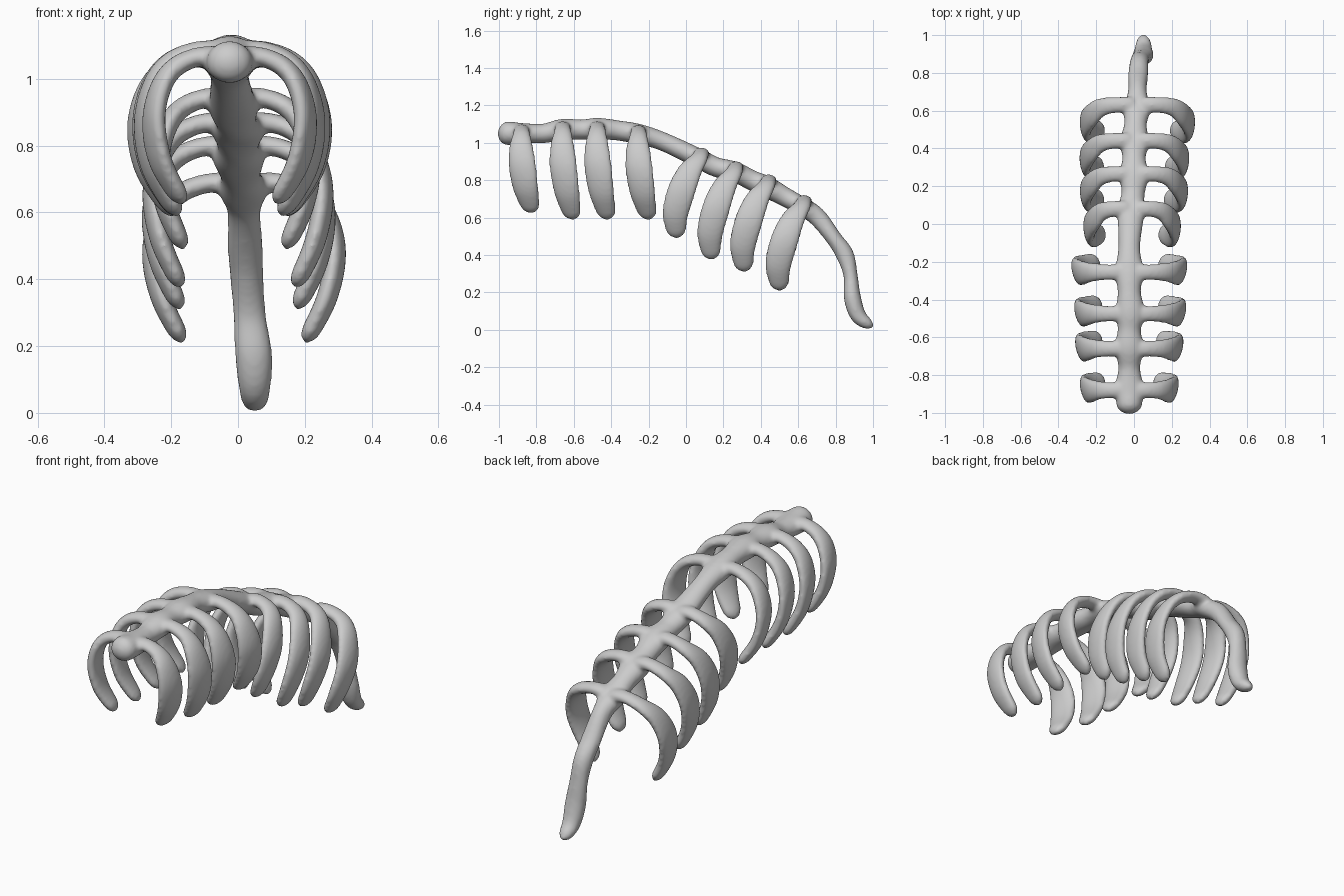
import bpy, bmesh, math
from mathutils import Vector

if "Cube" in bpy.data.objects:
    bpy.data.objects.remove(bpy.data.objects["Cube"])


def spline(pts, n):
    """Catmull-Rom sampling of equal-length tuples."""
    P = [pts[0]] + list(pts) + [pts[-1]]
    out = []
    for i in range(len(pts) - 1):
        a, b, c, d = P[i:i + 4]
        for k in range(n):
            t = k / n
            out.append([0.5 * (2 * q + (r - p) * t + (2 * p - 5 * q + 4 * r - s) * t * t
                               + (3 * q - p - 3 * r + s) * t ** 3)
                        for p, q, r, s in zip(a, b, c, d)])
    out.append(list(pts[-1]))
    return out


def sweep(bm, pts, axis, n=8, sides=20):
    """Elliptical tube through (x, y, z, half width, half depth) with rounded ends."""
    S = spline(pts, n)
    C = [Vector(s[:3]) for s in S]
    L = [0.0]
    for a, b in zip(C, C[1:]):
        L.append(L[-1] + (b - a).length)
    rings = []
    for i, s in enumerate(S):
        tan = (C[min(i + 1, len(C) - 1)] - C[max(i - 1, 0)]).normalized()
        ax = axis(L[i] / L[-1])
        ax = (ax - tan * ax.dot(tan)).normalized()
        nor = tan.cross(ax)
        e = min(1, min(L[i], L[-1] - L[i]) / 0.05)
        f = max(0.2, math.sqrt(max(0, 1 - (1 - e) ** 2)))
        rings.append([bm.verts.new(C[i] + f * (ax * s[3] * math.cos(a) + nor * s[4] * math.sin(a)))
                      for a in (2 * math.pi * k / sides for k in range(sides))])
    for r, q in zip(rings, rings[1:]):
        for k in range(sides):
            j = (k + 1) % sides
            bm.faces.new((r[k], r[j], q[j], q[k]))
    bm.faces.new(rings[0])
    bm.faces.new(rings[-1])


bm = bmesh.new()

# Spine with a rounded front knob, swellings at the ribs and a tapering tail
spine = [(-.025, -1.006, 1.055, .065, .06), (-.025, -.94, 1.05, .07, .063),
         (-.025, -.87, 1.05, .078, .055), (-.025, -.76, 1.05, .058, .052),
         (-.025, -.66, 1.07, .078, .058), (-.025, -.56, 1.07, .062, .054),
         (-.02, -.47, 1.075, .078, .058), (-.025, -.36, 1.065, .062, .054),
         (-.025, -.25, 1.045, .075, .055), (-.025, -.12, 1.005, .058, .05),
         (-.015, .07, .915, .072, .053), (-.005, .16, .87, .062, .053),
         (0, .26, .845, .078, .055), (0, .35, .80, .062, .054),
         (.002, .43, .765, .078, .058), (.008, .53, .71, .06, .052),
         (.015, .61, .665, .072, .05), (.018, .70, .605, .05, .05),
         (.022, .79, .49, .053, .043), (.027, .85, .40, .05, .048),
         (.035, .88, .29, .049, .038), (.047, .89, .17, .056, .046),
         (.05, .925, .07, .047, .042), (.05, 1.002, .014, .033, .025)]
sweep(bm, spine, lambda s: Vector((1, 0, 0)), n=6)

# Ribs: centre x, y, z, half span, drop, group (1 sweeps back, -1 sweeps forward)
ribs = [(-.025, -.88, 1.055, .26, .43, 1), (-.025, -.66, 1.07, .285, .48, 1),
        (-.02, -.475, 1.07, .295, .48, 1), (-.025, -.255, 1.05, .305, .46, 1),
        (-.01, .075, .93, .26, .44, -1), (0, .26, .855, .288, .48, -1),
        (.002, .435, .785, .292, .475, -1), (.018, .625, .675, .307, .465, -1)]
out_f = (0, .35, .7, .91, 1, .9)
down_f = (0, .03, -.04, -.19, -.43, -.72, -1)
wide = (.052, .042, .05, .066, .076, .07, .046)
thick = (.04, .03, .03, .031, .031, .031, .027)
shift = {1: (0, 0, 0, -.002, .005, .025, .058),
         -1: (0, .006, -.008, -.055, -.1, -.132, -.122)}
twist = {1: .28, -1: -.1}
for cx, cy, cz, half, drop, g in ribs:
    outs = out_f + ((.6,) if g > 0 else (.66,))
    for side in (-1, 1):
        pts = [(cx + side * (half - .033) * u, cy + dy, cz + drop * d, w, t)
               for u, d, dy, w, t in zip(outs, down_f, shift[g], wide, thick)]
        # Blade twists gently along its length

        def axis(s, k=side * g, a=twist[g]):
            a *= min(1, s * 1.5)
            return Vector((k * math.sin(a), math.cos(a), 0))
        sweep(bm, pts, axis)

bmesh.ops.recalc_face_normals(bm, faces=bm.faces)
mesh = bpy.data.meshes.new("spine_and_ribs")
bm.to_mesh(mesh)
bm.free()
obj = bpy.data.objects.new("spine_and_ribs", mesh)
bpy.context.collection.objects.link(obj)

# Fuse the bones into one smooth surface
rm = obj.modifiers.new("fuse", 'REMESH')
rm.mode = 'VOXEL'
rm.voxel_size = 0.01
rm.use_smooth_shade = True
sm = obj.modifiers.new("soften", 'SMOOTH')
sm.factor = 0.5
sm.iterations = 8
